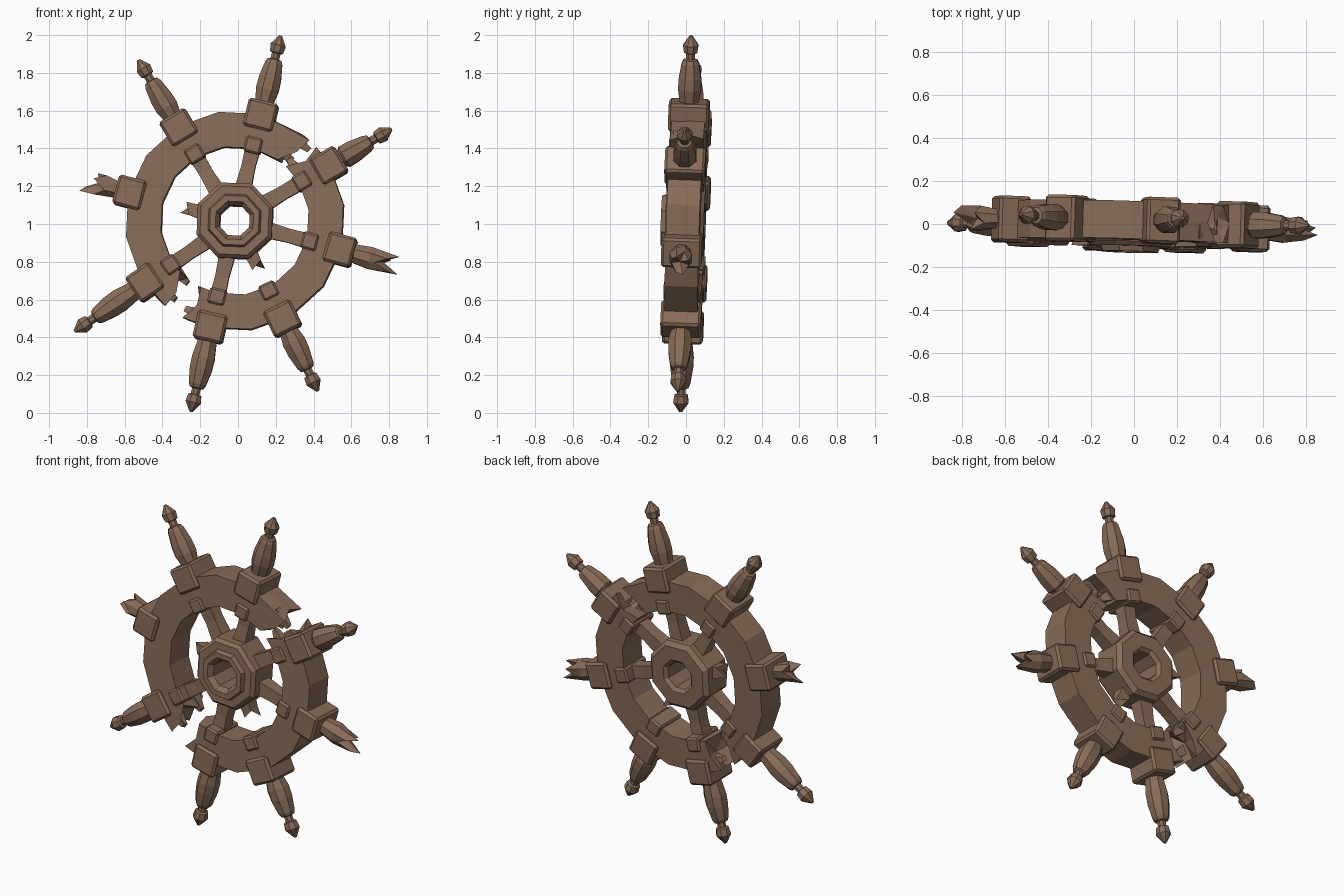
import bpy, bmesh, math
from mathutils import Matrix, Vector

if "Cube" in bpy.data.objects:
    bpy.data.objects.remove(bpy.data.objects["Cube"])

# Whole wheel leans slightly back and turns a little
WHEEL = (Matrix.Translation((-0.015, 0, 1.015))
         @ Matrix.Rotation(math.radians(-1.7), 4, 'Z')
         @ Matrix.Rotation(math.radians(-2.0), 4, 'X'))

wood = bpy.data.materials.new("weathered_brown_wood")
wood.diffuse_color = (0.25, 0.152, 0.098, 1)
wood.use_nodes = True
wood.node_tree.nodes["Principled BSDF"].inputs["Base Color"].default_value = wood.diffuse_color


def finish(bm, name, matrix):
    bmesh.ops.recalc_face_normals(bm, faces=bm.faces)
    mesh = bpy.data.meshes.new(name)
    bm.to_mesh(mesh)
    bm.free()
    mesh.materials.append(wood)
    obj = bpy.data.objects.new(name, mesh)
    obj.matrix_world = matrix
    bpy.context.collection.objects.link(obj)
    return obj


def loft(name, rings, matrix, loop=False, notch=(None, None)):
    """Skin rings of points; ends are capped, optionally with a sunken centre."""
    bm = bmesh.new()
    vs = [[bm.verts.new(p) for p in ring] for ring in rings]
    n = len(vs[0])
    for a, b in zip(vs, vs[1:] + vs[:1] if loop else vs[1:]):
        for i in range(n):
            j = (i + 1) % n
            bm.faces.new((a[i], a[j], b[j], b[i]))
    if not loop:
        for ring, centre in zip((vs[0], vs[-1]), notch):
            if centre is None:
                bm.faces.new(ring)
            else:
                c = bm.verts.new(centre)
                for i in range(n):
                    bm.faces.new((ring[i], ring[(i + 1) % n], c))
    return finish(bm, name, matrix)


def turned(name, profile, sides, matrix, jag=None):
    """Turned part along local X from (distance, radius) pairs; jag splinters the end."""
    rings = []
    for k, (d, r) in enumerate(profile):
        ring = []
        for i in range(sides):
            t = 2 * math.pi * (i + 0.5) / sides
            x = d + (jag[i] if jag and k == len(profile) - 1 else 0)
            ring.append((x, r * math.cos(t), r * math.sin(t)))
        rings.append(ring)
    centre = (profile[-1][0] - 0.02, 0, 0) if jag else None
    return loft(name, rings, matrix, notch=(None, centre))


def block(name, distance, size, bevel, matrix):
    bm = bmesh.new()
    bmesh.ops.create_cube(bm, size=1)
    bmesh.ops.scale(bm, vec=size, verts=bm.verts)
    bmesh.ops.translate(bm, vec=(distance, 0, 0), verts=bm.verts)
    bmesh.ops.bevel(bm, geom=bm.edges[:], offset=bevel, segments=1, affect='EDGES')
    return finish(bm, name, matrix)


def polar(r, deg, y):
    a = math.radians(deg)
    return (r * math.cos(a), y, r * math.sin(a))


# Rim: two broken arcs with splintered ends
SECTION = [(0.395, -0.088), (0.49, -0.088), (0.582, -0.088), (0.582, 0),
           (0.582, 0.088), (0.49, 0.088), (0.395, 0.088), (0.395, 0)]


def rim_arc(name, start, end, jag_start, jag_end):
    inner = [76 + 22.5 * k for k in range(-16, 16)]
    angles = [start] + [a for a in inner if start + 9 < a < end - 9] + [end]
    rings = []
    for k, a in enumerate(angles):
        jag = jag_start if k == 0 else jag_end if k == len(angles) - 1 else [0] * 8
        rings.append([polar(r, a + j, y) for (r, y), j in zip(SECTION, jag)])
    loft(name, rings, WHEEL, notch=(polar(0.49, start + 5, 0), polar(0.49, end - 5, 0)))


rim_arc("rim_upper_left", 50, 228, [5, -2, -3, 2, -1, 3, 6, 1], [-5, 3, 3, -3, 2, -2, -4, 2])
rim_arc("rim_lower_right", -117, 42, [0, 3, -1, 2, -2, 2, 1, -3], [5, -2, 0, -4, 1, -3, 3, 1])

# Loose splinters along the breaks
for r, y, a0, a1 in [(0.54, -0.04, 56, 43.5), (0.44, 0.04, 58, 47), (0.43, -0.03, 36, 49),
                     (0.41, 0.03, 218, 232), (0.52, -0.04, 220, 232.5), (0.53, 0.03, -110, -120)]:
    base = [polar(r + dr, a0, y + dy) for dr, dy in ((-.035, -.035), (.035, -.035), (.035, .035), (-.035, .035))]
    tip = [polar(r + dr, a1 + da, y + dy) for dr, dy, da in ((-.012, -.01, 0), (.018, -.01, 0),
                                                             (.018, .01, 1), (-.012, .01, 1))]
    loft("rim_splinter", [base, tip], WHEEL)

# Octagonal hub with a raised front collar and a through hole
HUB = [(0.085, 0.08), (0.105, 0.1), (0.19, 0.1), (0.215, 0.075), (0.215, -0.085), (0.195, -0.105),
       (0.15, -0.105), (0.14, -0.13), (0.108, -0.13), (0.085, -0.1)]
loft("hub", [[polar(r, 65 + 45 * k, y) for r, y in HUB] for k in range(8)], WHEEL, loop=True)

# Spokes: angle, handle shift (None = broken handle), inner spoke whole, inner block
SPOKES = [(76.3, 0.0, True, True), (30.5, -0.05, True, True), (-15.3, None, True, True),
          (-64, -0.01, False, True), (-103, 0.025, True, True), (-145.5, 0.02, True, True),
          (165, None, False, False), (121, -0.015, True, True)]
HANDLE = [(0.60, 0.05), (0.66, 0.055), (0.72, 0.066), (0.78, 0.064), (0.86, 0.05), (0.88, 0.04),
          (0.885, 0.025), (0.915, 0.025), (0.92, 0.038), (0.96, 0.044), (1.012, 0.008)]
JAG_LONG = [0.02, -0.05, 0.06, 0.0, -0.06, 0.03, 0.075, -0.03]
JAG_SHORT = [0.05, 0.08, 0.0, -0.05, 0.02, -0.04, 0.01, -0.03]

for angle, shift, whole, has_block in SPOKES:
    m = WHEEL @ Matrix.Rotation(math.radians(-angle), 4, 'Y')
    block("rim_block", 0.577, (0.152, 0.215, 0.16), 0.013, m)
    if has_block:
        block("inner_block", 0.412, (0.085, 0.2, 0.09), 0.01, m)
    if whole:
        turned("inner_spoke", [(0.17, 0.062), (0.3, 0.052), (0.45, 0.06)], 4, m)
    else:
        turned("broken_inner_spoke", [(0.17, 0.055), (0.24, 0.045), (0.265, 0.045)], 4, m,
               [0.03, -0.02, 0.01, -0.03])
    if shift is not None:
        turned("handle", [(d + (shift if d > 0.7 else 0), r) for d, r in HANDLE], 8, m)
    elif has_block:
        turned("broken_handle", [(0.60, 0.05), (0.66, 0.054), (0.74, 0.064), (0.83, 0.05)], 8, m, JAG_LONG)
    else:
        turned("broken_handle", [(0.60, 0.05), (0.66, 0.05), (0.76, 0.062)], 8, m, JAG_SHORT)
